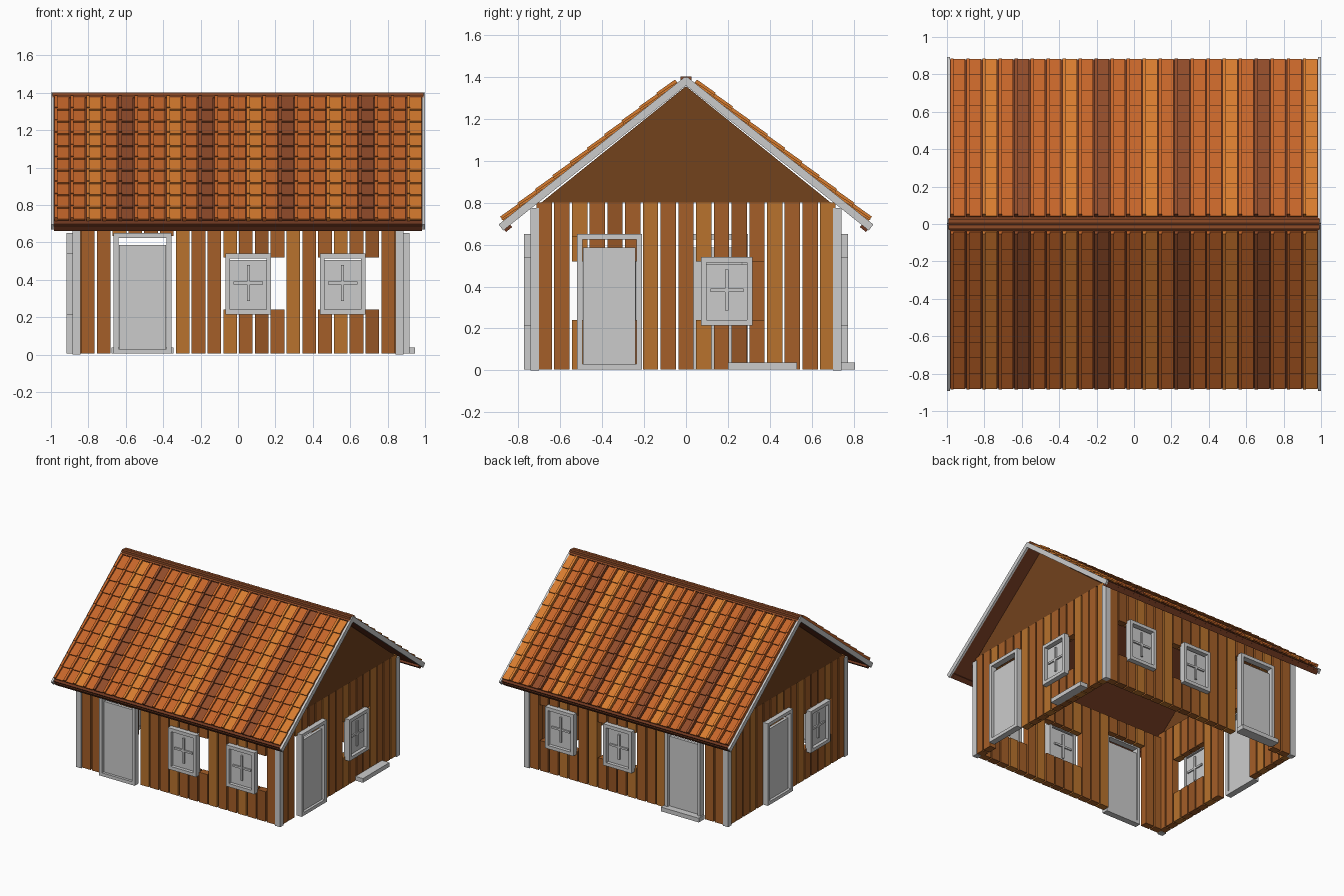
import bpy, bmesh, math
from mathutils import Matrix, Vector

if "Cube" in bpy.data.objects:
    bpy.data.objects.remove(bpy.data.objects["Cube"])


def material(name, rgb):
    m = bpy.data.materials.new(name)
    m.diffuse_color = (*rgb, 1)
    m.use_nodes = True
    m.node_tree.nodes["Principled BSDF"].inputs["Base Color"].default_value = m.diffuse_color
    return m


WOOD = [material("wood_mid", (.376, .114, .021)), material("wood_light", (.48, .17, .026)),
        material("wood_dark", (.30, .09, .018))]
TILE = [material("tile_mid", (.56, .13, .022)), material("tile_light", (.68, .20, .028)),
        material("tile_dark", (.28, .07, .022))]
GABLE = [material("gable_brown", (.17, .054, .012))]
ROOF = [material("roof_brown", (.16, .04, .015))]
RIDGE = [material("ridge_brown", (.27, .07, .02))]


class Part:
    """Collects boxes into one named object."""

    def __init__(self, name, mats=()):
        self.name, self.mats, self.bm = name, mats, bmesh.new()

    def box(self, x, y, z, M=Matrix(), mi=0, tilt=0):
        # tilt raises the far-y end of the box
        v = [self.bm.verts.new(M @ Vector((a, b, c + tilt * j)))
             for a in x for j, b in enumerate(y) for c in z]
        for q in ((0, 1, 3, 2), (4, 6, 7, 5), (0, 4, 5, 1), (2, 3, 7, 6), (0, 2, 6, 4), (1, 5, 7, 3)):
            self.bm.faces.new([v[i] for i in q]).material_index = mi

    def finish(self):
        bmesh.ops.recalc_face_normals(self.bm, faces=self.bm.faces)
        me = bpy.data.meshes.new(self.name)
        self.bm.to_mesh(me)
        self.bm.free()
        ob = bpy.data.objects.new(self.name, me)
        for m in self.mats:
            me.materials.append(m)
        bpy.context.collection.objects.link(ob)


def wall_matrix(side):
    # local frame: x along the wall, y outward, z up
    along, out = {"front": ((1, 0), (0, -1)), "back": ((1, 0), (0, 1)),
                  "right": ((0, 1), (1, 0)), "left": ((0, 1), (-1, 0))}[side]
    return Matrix(((along[0], out[0], 0, 0), (along[1], out[1], 0, 0), (0, 0, 1, 0), (0, 0, 0, 1)))


def frame(p, c, w, z0, z1, t, y, M):
    # four-piece rectangular surround
    for s in (-1, 1):
        a, b = c + s * w / 2, c + s * (w / 2 - t)
        p.box((min(a, b), max(a, b)), y, (z0 + t, z1 - t), M)
    for a in (z0, z1 - t):
        p.box((c - w / 2, c + w / 2), y, (a, a + t), M)


# Walls: plank count, outer distance, height, door centre, window centres
PITCH, PW = .0845, .073
WALLS = {"front": (20, .735, .76, -.51, (.055, .56)), "back": (20, .735, .76, -.51, (.055, .56)),
         "right": (17, .88, .80, -.365, (.195,)), "left": (17, .88, .80, .14, (-.36,))}
for side, (n, out, top, door, wins) in WALLS.items():
    M = wall_matrix(side)
    planks = Part(side + "_wall_planks", WOOD)
    for i in range(n):
        c = (i - (n - 1) / 2) * PITCH
        x, y = (c - PW / 2, c + PW / 2), (out - .055, out)
        mi = (0, 0, 1, 0, 2, 0, 1)[i % 7]
        if abs(c - door) < .165:
            spans = [(.635, top)]
        elif any(abs(c - w) < .165 for w in wins):
            spans = [(.005, .24), (.52, top)]
        else:
            spans = [(.005, top)]
        for z in spans:
            planks.box(x, y, z, M, mi)
    planks.finish()

    # Door with surround
    d = Part(side + "_door_frame")
    frame(d, door, .31, .005, .65, .026, (out - .01, out + .038), M)
    d.finish()
    d = Part(side + "_door_panel")
    d.box((door - .125, door + .125), (out - .005, out + .018), (.025, .585), M)
    d.finish()

    # Windows with surround, pane and crossbars
    for k, c in enumerate(wins):
        w = Part(f"{side}_window_{k + 1}")
        frame(w, c, .245, .215, .54, .026, (out - .01, out + .038), M)
        w.box((c - .1, c + .1), (out - .005, out + .012), (.24, .505), M)
        w.box((c - .008, c + .008), (out - .015, out + .024), (.285, .48), M)
        w.box((c - .078, c + .078), (out - .015, out + .023), (.375, .39), M)
        w.finish()

# Corner posts
posts = Part("corner_posts")
for sx in (-1, 1):
    for sy in (-1, 1):
        x, y = sorted((sx * .842, sx * .886)), sorted((sy * .70, sy * .742))
        posts.box(x, y, (0, .775))
posts.finish()

# Door steps
steps = Part("door_steps")
steps.box((-.675, -.345), (.735, .805), (.005, .038))
steps.box((.88, .945), (.20, .53), (.005, .038))
steps.finish()

# Gable triangles
for s, nm in ((-1, "left"), (1, "right")):
    g = Part(nm + "_gable", GABLE)
    rings = [[g.bm.verts.new((s * x, y, z)) for y, z in ((-.69, .80), (.69, .80), (0, 1.355))]
             for x in (.84, .88)]
    for r in rings:
        g.bm.faces.new(r)
    for i in range(3):
        j = (i + 1) % 3
        g.bm.faces.new((rings[0][i], rings[0][j], rings[1][j], rings[1][i]))
    g.finish()

# Roof slopes: local y runs down the slope, local z is the slope normal
A = math.radians(38.4)
C, S = math.cos(A), math.sin(A)
COLS, ROWS, HALF = 23, 10, .985
U0, U1 = -.82, .235
for s, nm in ((-1, "front"), (1, "back")):
    M = Matrix(((1, 0, 0, 0), (0, s * C, s * S, 0), (0, -S, C, 0), (0, 0, 0, 1)))
    deck = Part(nm + "_roof_deck", ROOF)
    deck.box((-HALF, HALF), (-.85, .255), (1.066, 1.094), M)
    deck.box((-HALF, HALF), (.225, .262), (1.05, 1.08), M)
    deck.finish()

    # Barge boards at both ends
    barge = Part(nm + "_barge_boards")
    for sx in (-1, 1):
        barge.box(sorted((sx * .984, sx * 1.0)), (-.866, .268), (1.064, 1.10), M)
    barge.finish()

    # Overlapping tiles with a raised rib beside each column
    tiles = Part(nm + "_roof_tiles", TILE)
    cw, rl = 2 * HALF / COLS, (U1 - U0) / ROWS
    for i in range(COLS):
        x = -HALF + i * cw
        mi = {2: 1, 4: 2}.get(i % 5, 0)
        for r in range(ROWS):
            u = U0 + r * rl
            tiles.box((x + .021, x + cw - .004), (u, u + rl + .006), (1.093, 1.104), M, mi, .011)
            tiles.box((x + .003, x + .021), (u, u + rl + .004), (1.093, 1.119), M, mi, .006)
    tiles.finish()

    # Ridge cap half
    cap = Part(nm + "_ridge_cap", RIDGE)
    cap.box((-.992, .992), (-.868, -.826), (1.085, 1.10), M)
    cap.finish()

# Ridge beam
beam = Part("ridge_beam", RIDGE)
beam.box((-.992, .992), (-.026, .026), (1.375, 1.40))
beam.finish()
